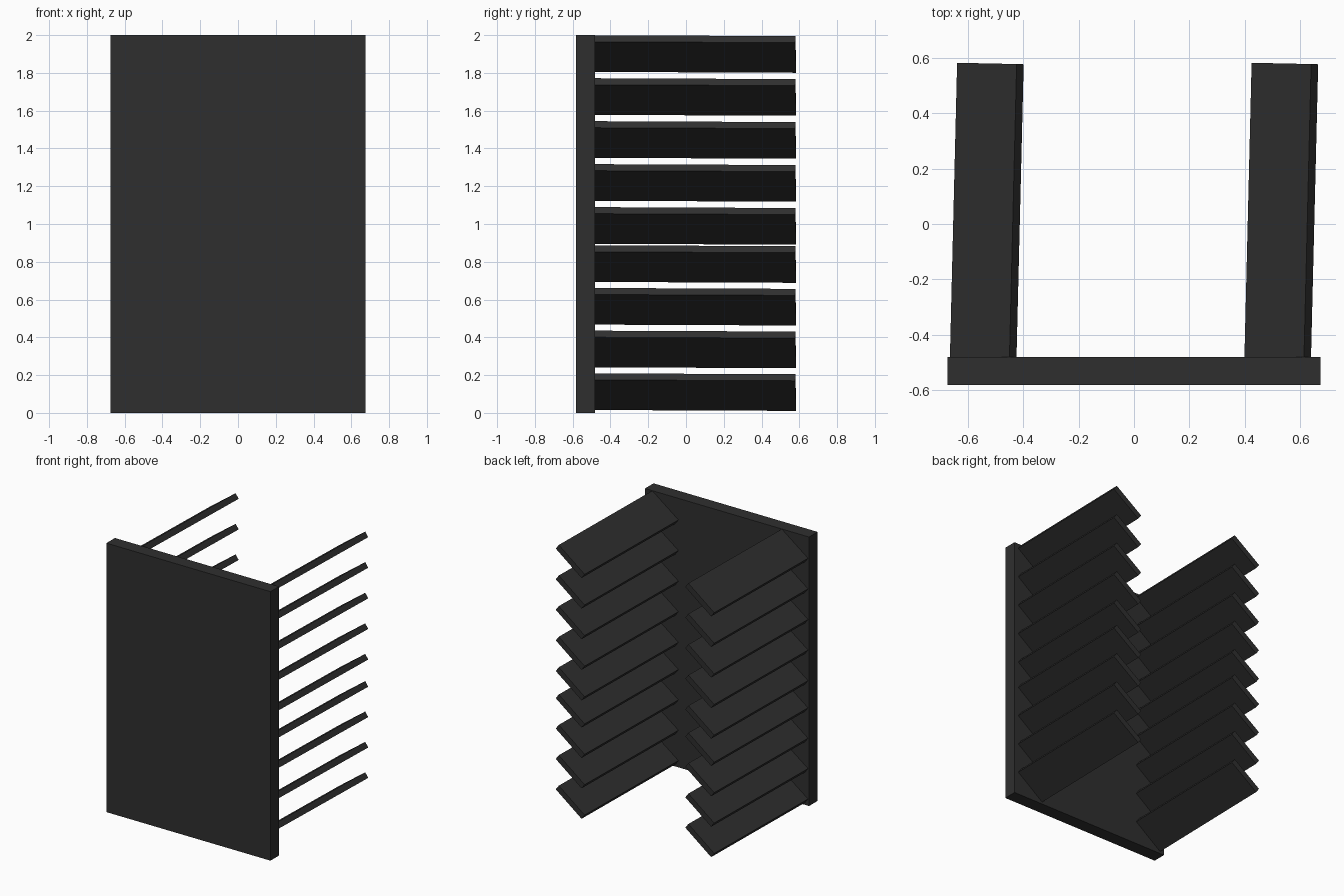
import bpy
from math import radians
from mathutils import Matrix

cube = bpy.data.objects.get("Cube")
if cube:
    bpy.data.objects.remove(cube, do_unlink=True)

# One charcoal colour for everything
charcoal = bpy.data.materials.new("charcoal")
charcoal.use_nodes = True
colour = (0.028, 0.028, 0.028, 1)
charcoal.diffuse_color = colour
charcoal.node_tree.nodes["Principled BSDF"].inputs["Base Color"].default_value = colour


def box(name, centre, size, rotation=Matrix()):
    bpy.ops.mesh.primitive_cube_add(size=1)
    ob = bpy.context.object
    ob.name = name
    ob.data.transform(Matrix.Diagonal((*size, 1)))
    ob.matrix_world = Matrix.Translation(centre) @ rotation
    ob.data.materials.append(charcoal)
    return ob


# Upright front panel
box("front_panel", (0, -0.532, 1), (1.35, 0.1, 2))

# Two columns of tilted slats, slightly yawed and drooping towards the back
tilt = (Matrix.Rotation(radians(-1.4), 4, "Z")
        @ Matrix.Rotation(radians(-0.25), 4, "X")
        @ Matrix.Rotation(radians(-36.5), 4, "Y"))
heights = [0.11 + 0.226 * i for i in range(4)] + [0.99 + 0.2275 * i for i in range(5)]
for side, x in (("right", -0.533), ("left", 0.533)):
    for i, z in enumerate(heights):
        box(f"{side}_slat_{i + 1}", (x, 0.041, z), (0.268, 1.08, 0.043), tilt)
